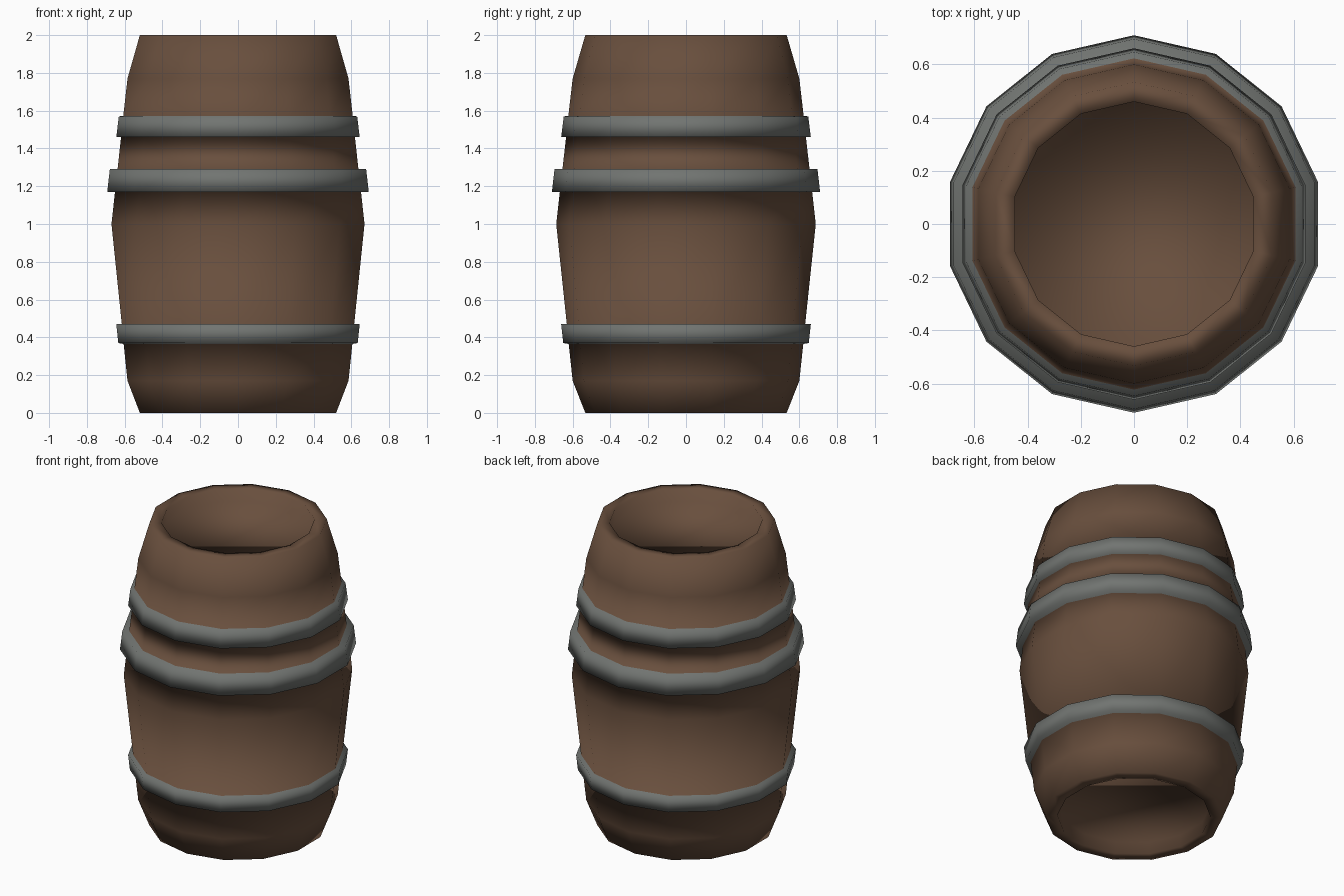
import bpy, bmesh, math

if "Cube" in bpy.data.objects:
    bpy.data.objects.remove(bpy.data.objects["Cube"])

SIDES = 14


def material(name, rgb):
    m = bpy.data.materials.new(name)
    m.diffuse_color = (*rgb, 1)
    m.use_nodes = True
    m.node_tree.nodes["Principled BSDF"].inputs["Base Color"].default_value = m.diffuse_color
    return m


WOOD = material("brown_wood", (0.14, 0.078, 0.047))
METAL = material("grey_metal", (0.165, 0.175, 0.165))

# Profile points: radius, height, material of the band that starts here
PROFILE = [
    (0.46, 0.08, 0), (0.46, 0.0, 0),                   # lower recess wall, rim
    (0.533, 0.0, 0), (0.60, 0.17, 0),                  # lower staves
    (0.621, 0.365, 1), (0.65, 0.37, 1), (0.661, 0.47, 1),  # lower hoop
    (0.631, 0.47, 0), (0.687, 1.0, 0),                 # belly
    (0.668, 1.17, 1), (0.71, 1.17, 1), (0.696, 1.29, 1),   # middle hoop
    (0.654, 1.29, 0),
    (0.635, 1.46, 1), (0.661, 1.46, 1), (0.647, 1.57, 1),  # upper hoop
    (0.623, 1.572, 0), (0.60, 1.77, 0), (0.533, 2.0, 0),   # upper staves
    (0.46, 2.0, 0), (0.46, 1.92, 0),                   # rim, upper recess wall
]

# Revolve the profile into a low-poly barrel
bm = bmesh.new()
rings = []
for r, z, _ in PROFILE:
    rings.append([bm.verts.new((r * math.cos(a), r * math.sin(a), z))
                  for a in (math.pi / 2 + 2 * math.pi * i / SIDES for i in range(SIDES))])
for (low, high), (_, _, mat) in zip(zip(rings, rings[1:]), PROFILE):
    for i in range(SIDES):
        j = (i + 1) % SIDES
        f = bm.faces.new((low[i], low[j], high[j], high[i]))
        f.material_index = mat

# Recessed heads at both ends
bm.faces.new(rings[0][::-1])
bm.faces.new(rings[-1])
bmesh.ops.recalc_face_normals(bm, faces=bm.faces)
for f in bm.faces:
    f.smooth = True

mesh = bpy.data.meshes.new("barrel")
bm.to_mesh(mesh)
bm.free()
mesh.materials.append(WOOD)
mesh.materials.append(METAL)
bpy.context.collection.objects.link(bpy.data.objects.new("barrel", mesh))
